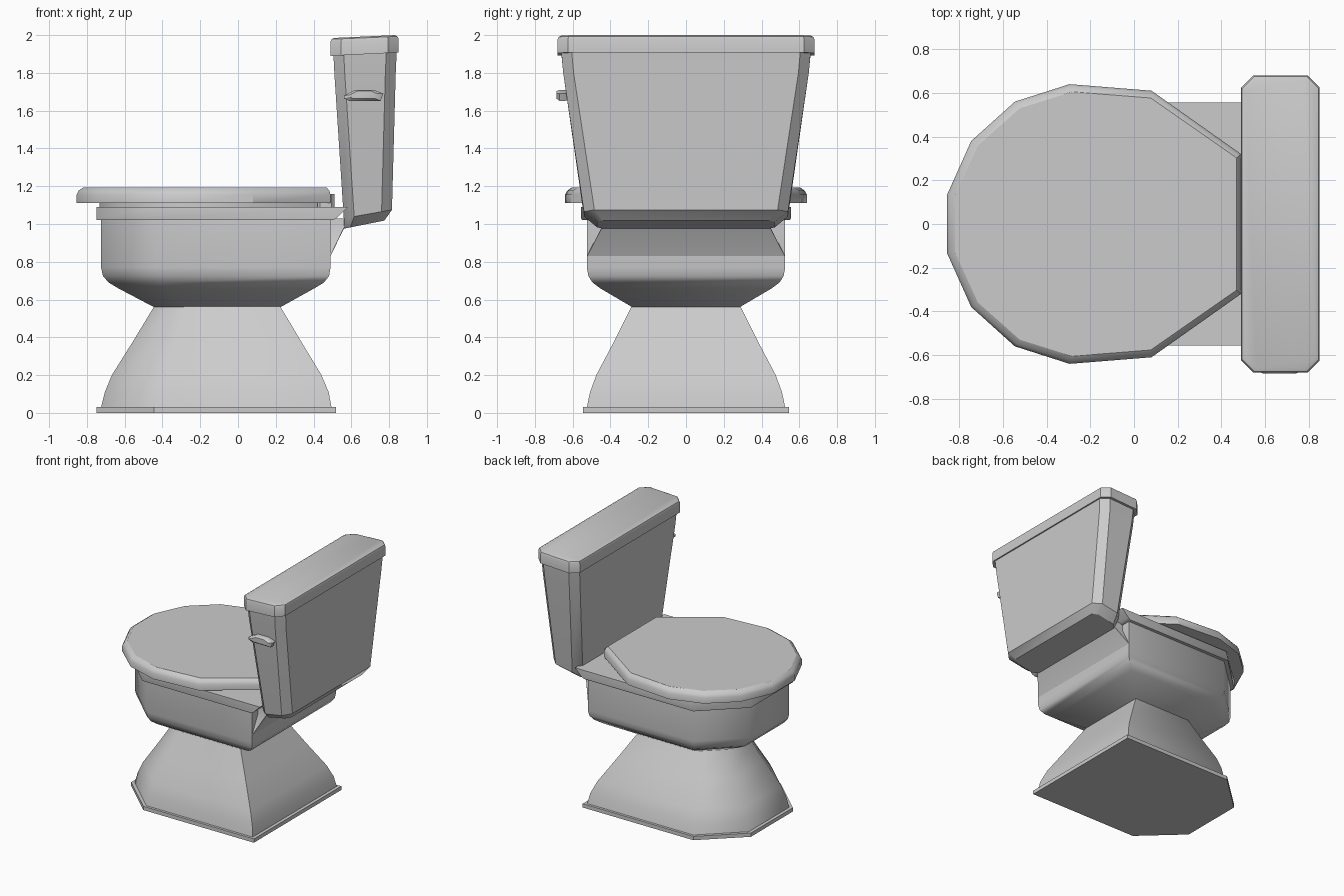
import bpy, bmesh, math

if "Cube" in bpy.data.objects:
    bpy.data.objects.remove(bpy.data.objects["Cube"], do_unlink=True)

# One glazed ceramic colour
ceramic = bpy.data.materials.new("ceramic_grey")
ceramic.use_nodes = True
GREY = (0.6, 0.6, 0.6, 1)
ceramic.diffuse_color = GREY
ceramic.node_tree.nodes["Principled BSDF"].inputs["Base Color"].default_value = GREY


def loft(name, rings, angle):
    """Skin a stack of equal-length rings and cap both ends."""
    bm = bmesh.new()
    loops = [[bm.verts.new(p) for p in ring] for ring in rings]
    n = len(loops[0])
    for a, b in zip(loops, loops[1:]):
        for i in range(n):
            j = (i + 1) % n
            bm.faces.new((a[i], a[j], b[j], b[i]))
    bm.faces.new(loops[0][::-1])
    bm.faces.new(loops[-1])
    bmesh.ops.recalc_face_normals(bm, faces=bm.faces)
    mesh = bpy.data.meshes.new(name)
    bm.to_mesh(mesh)
    bm.free()
    mesh.materials.append(ceramic)
    obj = bpy.data.objects.new(name, mesh)
    bpy.context.collection.objects.link(obj)
    bpy.ops.object.select_all(action="DESELECT")
    obj.select_set(True)
    bpy.context.view_layer.objects.active = obj
    bpy.ops.object.shade_smooth_by_angle(angle=math.radians(angle))
    return obj


def mirrored(half, z):
    """Close a half outline (y > 0) across the x axis."""
    full = half + [(x, -y) for x, y in reversed(half)]
    return [(x, y, z) for x, y in full]


def bowl_plan(z, x0, x1, y):
    """Square back, chamfered front."""
    return mirrored([(x1, y), (x0 + 0.24 * (x1 - x0), y), (x0, 0.48 * y)], z)


def box_plan(x0, x1, y, cut, z_front, z_back):
    """Rectangle with cut corners on a plane sloping along x."""
    half = [(x1, y - cut), (x1 - cut, y), (x0 + cut, y), (x0, y - cut)]
    slope = (z_back - z_front) / (x1 - x0)
    return [(x, v, z_front + (x - x0) * slope) for x, v, _ in mirrored(half, 0)]


# Foot and flared pedestal
loft("foot", [bowl_plan(z, -0.75, 0.52, 0.545) for z in (0, 0.03)], 30)
loft("pedestal", [bowl_plan(*r) for r in (
    (0.03, -0.725, 0.495, 0.525), (0.11, -0.705, 0.48, 0.508),
    (0.2, -0.668, 0.442, 0.475), (0.38, -0.555, 0.333, 0.38),
    (0.57, -0.44, 0.22, 0.285))], 50)

# Bowl, rim and rear neck
loft("bowl", [bowl_plan(*r) for r in (
    (0.56, -0.445, 0.225, 0.285), (0.66, -0.635, 0.405, 0.455),
    (0.69, -0.685, 0.455, 0.495), (0.725, -0.715, 0.482, 0.517),
    (0.77, -0.725, 0.49, 0.525), (1.03, -0.725, 0.49, 0.525))], 50)
loft("rim", [bowl_plan(*r) for r in (
    (1.02, -0.75, 0.5, 0.55), (1.03, -0.75, 0.52, 0.555),
    (1.09, -0.75, 0.58, 0.555))], 50)
loft("rear_neck", [box_plan(0.3, x1, y, 0.002, z, z) for z, x1, y in (
    (0.83, 0.49, 0.525), (0.975, 0.56, 0.45), (1.03, 0.6, 0.45))], 30)

# Seat ring and closed lid
LID = [(0.49, 0.32), (0.08, 0.61), (-0.295, 0.64), (-0.545, 0.56),
       (-0.745, 0.38), (-0.855, 0.135)]


def lid_plan(z, inset):
    half = [(x * (1 - inset / 0.85), y * (1 - inset / 0.64)) for x, y in LID]
    return mirrored(half, z)


loft("seat_ring", [lid_plan(z, 0.12) for z in (1.085, 1.12)], 30)
loft("seat_lid", [lid_plan(z, d) for z, d in (
    (1.11, 0.09), (1.11, 0.0), (1.155, 0.0), (1.177, 0.012), (1.193, 0.035))], 30)
loft("lid_hinge", [box_plan(0.42, 0.51, 0.3, 0.015, z, z) for z in (1.085, 1.16)], 30)

# Tapered tank and its lid
loft("tank", [box_plan(*r) for r in (
    (0.56, 0.775, 0.47, 0.035, 0.975, 1.018), (0.56, 0.815, 0.54, 0.055, 1.03, 1.075),
    (0.51, 0.835, 0.65, 0.055, 1.8, 1.8), (0.505, 0.84, 0.66, 0.055, 1.9, 1.91))], 30)
loft("tank_lid", [box_plan(*r) for r in (
    (0.49, 0.85, 0.68, 0.055, 1.89, 1.908), (0.49, 0.85, 0.68, 0.055, 1.965, 1.98),
    (0.495, 0.845, 0.675, 0.055, 1.978, 1.993), (0.51, 0.83, 0.66, 0.05, 1.985, 2.0))], 30)

# Flush handle on the side of the tank
LEVER = [(0.56, 1.68), (0.62, 1.71), (0.72, 1.71), (0.77, 1.69),
         (0.755, 1.652), (0.59, 1.652), (0.56, 1.665)]


def lever_plan(y, s):
    return [(0.665 + (x - 0.665) * s, y, 1.69 + (z - 1.69) * s) for x, z in LEVER]


loft("flush_handle", [lever_plan(-0.6, 0.8), lever_plan(-0.64, 1),
                      lever_plan(-0.67, 1), lever_plan(-0.685, 0.7)], 30)
